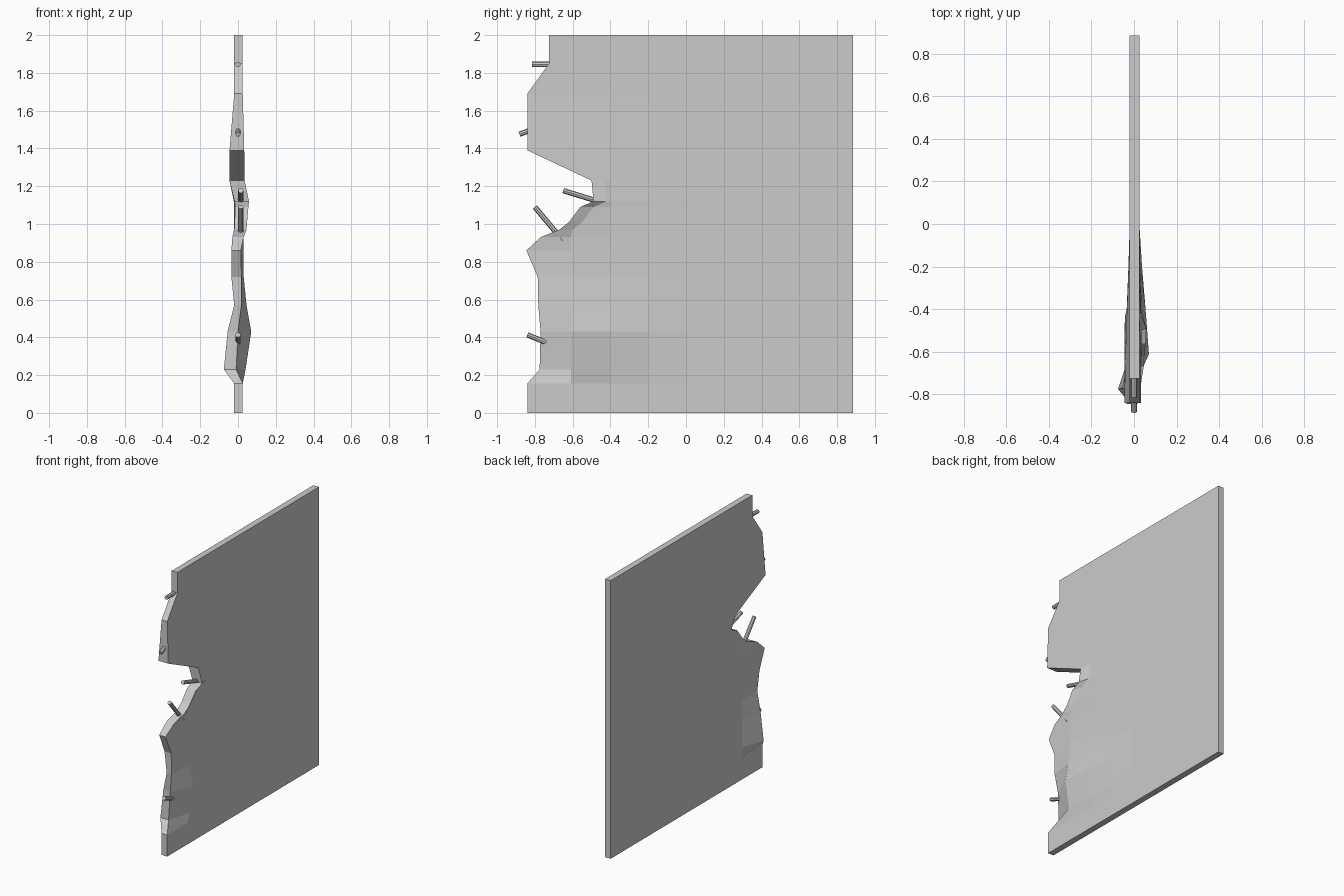
import bpy, bmesh
from mathutils import Vector

if "Cube" in bpy.data.objects:
    bpy.data.objects.remove(bpy.data.objects["Cube"])

XL, XR = -0.02, 0.025      # undamaged wall faces
BACK = 0.885

# broken edge rows: z, edge y, edge left x, edge right x, inner left x, inner right x
rows = [
    (0.00, -0.84, XL, XR, XL, XR),
    (0.155, -0.84, XL, XR, XL, XR),
    (0.23, -0.775, -0.075, -0.01, XL, 0.04),
    (0.43, -0.77, -0.055, 0.0, XL, 0.07),
    (0.57, -0.782, -0.02, 0.018, XL, 0.045),
    (0.72, -0.785, -0.035, 0.018, -0.025, 0.03),
    (0.86, -0.845, -0.035, 0.015, -0.025, 0.028),
    (0.93, -0.77, -0.03, 0.03, -0.025, 0.028),
    (0.97, -0.67, -0.02, 0.045, -0.022, 0.03),
    (1.01, -0.62, -0.018, 0.048, XL, 0.032),
    (1.09, -0.56, -0.015, 0.055, XL, 0.035),
    (1.12, -0.49, -0.018, 0.058, -0.022, 0.038),
    (1.23, -0.50, -0.045, 0.035, -0.042, 0.035),
    (1.39, -0.84, -0.045, 0.033, -0.04, 0.033),
    (1.69, -0.84, XL, XR, XL, XR),
    (1.85, -0.725, XL, XR, XL, XR),
    (2.00, -0.725, XL, XR, XL, XR),
]

# wall slab: one closed ring of points per row, bridged upwards
bm = bmesh.new()
rings = []
for z, y, el, er, il, ir in rows:
    right, left = [(er, y)], [(el, y)]
    for cy, w in ((max(-0.61, y + 0.07), 1), (-0.4, 0.65), (-0.2, 0.28), (0, 0), (BACK, 0)):
        right.append((XR + (ir - XR) * w, cy))
        left.append((XL + (il - XL) * w, cy))
    rings.append([bm.verts.new((px, py, z)) for px, py in right + left[::-1]])
n = len(rings[0])
for a, b in zip(rings, rings[1:]):
    for i in range(n):
        j = (i + 1) % n
        bm.faces.new((a[i], a[j], b[j], b[i]))
for ring in (rings[0], rings[-1]):
    for i in range(n // 2 - 1):
        bm.faces.new((ring[i], ring[i + 1], ring[n - 2 - i], ring[n - 1 - i]))
bmesh.ops.recalc_face_normals(bm, faces=bm.faces)
mesh = bpy.data.meshes.new("broken_wall")
bm.to_mesh(mesh)
bm.free()
bpy.context.collection.objects.link(bpy.data.objects.new("broken_wall", mesh))


def rebar(x, tip, root):
    """Short steel rod from a free tip to an end buried in the wall."""
    p, q = Vector((x, *tip)), Vector((x, *root))
    d = q - p
    bpy.ops.mesh.primitive_cylinder_add(vertices=8, radius=0.014, depth=d.length,
                                        location=(p + q) / 2)
    ob = bpy.context.object
    ob.rotation_euler = d.to_track_quat('Z', 'Y').to_euler()
    ob.name = "rebar"


# steel rods sticking out of the break
rebar(0.0, (-0.815, 1.845), (-0.65, 1.845))
rebar(0.0, (-0.882, 1.475), (-0.75, 1.525))
rebar(0.015, (-0.65, 1.177), (-0.45, 1.115))
rebar(0.015, (-0.80, 1.09), (-0.65, 0.91))
rebar(0.0, (-0.84, 0.413), (-0.74, 0.373))
